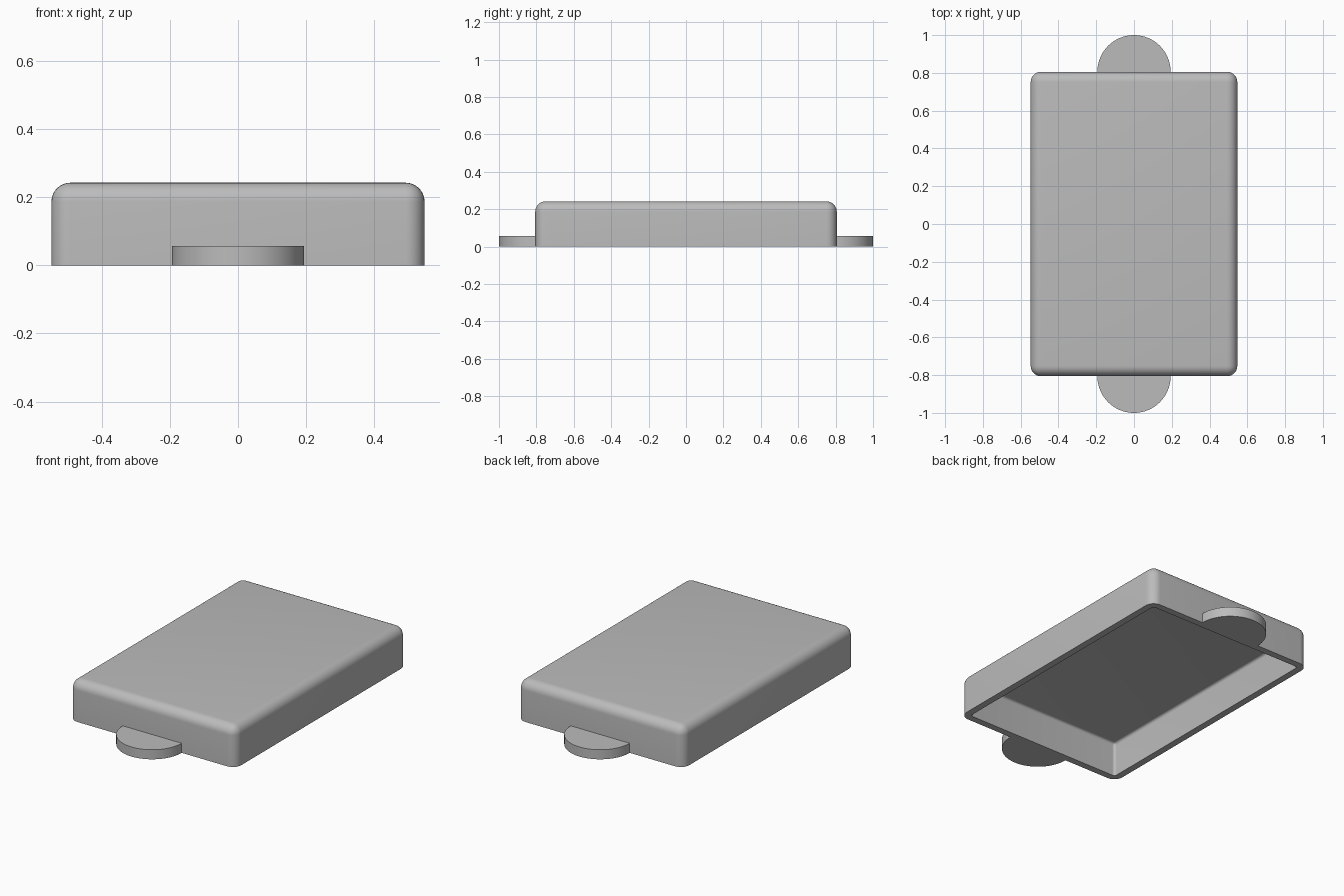
import bpy, bmesh, math

if "Cube" in bpy.data.objects:
    bpy.data.objects.remove(bpy.data.objects["Cube"])

HX, HY, H = 0.547, 0.806, 0.242   # half width, half length, height of the lid
R, WALL = 0.055, 0.04             # rounding and wall thickness
TAB_R, TAB_H = 0.194, 0.057

grey = bpy.data.materials.new("light grey")
grey.diffuse_color = (0.5, 0.5, 0.5, 1)
grey.use_nodes = True
grey.node_tree.nodes["Principled BSDF"].inputs["Base Color"].default_value = grey.diffuse_color


def add_object(name, bm):
    bmesh.ops.recalc_face_normals(bm, faces=bm.faces)
    mesh = bpy.data.meshes.new(name)
    bm.to_mesh(mesh)
    bm.free()
    mesh.materials.append(grey)
    obj = bpy.data.objects.new(name, mesh)
    bpy.context.collection.objects.link(obj)
    bpy.ops.object.select_all(action='DESELECT')
    obj.select_set(True)
    bpy.context.view_layer.objects.active = obj
    return obj


# Lid: box rounded on its sides and top, open below, given a wall thickness
bm = bmesh.new()
bmesh.ops.create_cube(bm, size=1)
for v in bm.verts:
    v.co = (v.co.x * 2 * HX, v.co.y * 2 * HY, (v.co.z + 0.5) * H)
round_edges = [e for e in bm.edges if max(v.co.z for v in e.verts) > H / 2]
bmesh.ops.bevel(bm, geom=round_edges, offset=R, offset_type='OFFSET',
                segments=8, profile=0.5, affect='EDGES')
bottom = [f for f in bm.faces if all(v.co.z < 1e-4 for v in f.verts)]
bmesh.ops.delete(bm, geom=bottom, context='FACES')
lid = add_object("lid_shell", bm)
shell = lid.modifiers.new("wall", 'SOLIDIFY')
shell.thickness = WALL
shell.offset = -1
shell.use_even_offset = True
bpy.ops.object.modifier_apply(modifier=shell.name)
bpy.ops.object.shade_smooth_by_angle(angle=math.radians(35))

# Half-round tabs at the front and back ends
for name, side in (("front_tab", -1), ("back_tab", 1)):
    bm = bmesh.new()
    n = 32
    outline = [bm.verts.new((TAB_R * math.cos(math.pi * i / n),
                             side * (HY + TAB_R * math.sin(math.pi * i / n)), 0))
               for i in range(n + 1)]
    base = bm.faces.new(outline)
    top = bmesh.ops.extrude_face_region(bm, geom=[base])["geom"]
    bmesh.ops.translate(bm, vec=(0, 0, TAB_H),
                        verts=[g for g in top if isinstance(g, bmesh.types.BMVert)])
    add_object(name, bm)
    bpy.ops.object.shade_smooth_by_angle(angle=math.radians(35))
